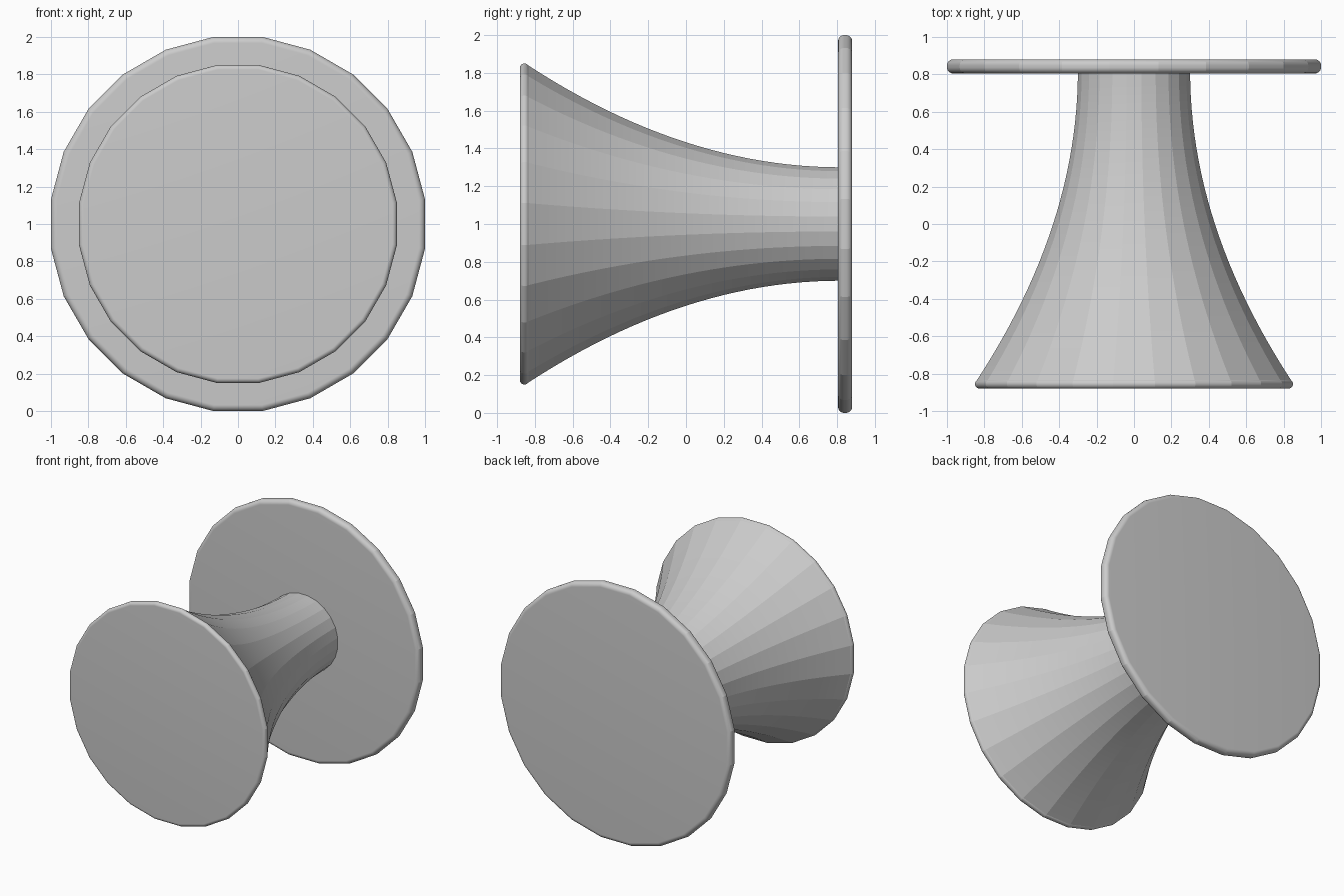
import bpy
import bmesh
import math

cube = bpy.data.objects.get("Cube")
if cube:
    bpy.data.objects.remove(cube, do_unlink=True)

SIDES = 24
CENTRE_Z = 1.0

grey = bpy.data.materials.new("light grey")
grey.use_nodes = True
GREY = (0.6, 0.6, 0.6, 1.0)
grey.diffuse_color = GREY
grey.node_tree.nodes["Principled BSDF"].inputs["Base Color"].default_value = GREY


def arc(y, r, radius, start, end, steps=10):
    """Rounded rim in (y, r) coordinates, angles in degrees from +r towards +y."""
    pts = []
    for i in range(steps + 1):
        a = math.radians(start + (end - start) * i / steps)
        pts.append((y + radius * math.sin(a), r + radius * math.cos(a)))
    return pts


def lathe(name, profile):
    """Turn a (y, apothem) profile around the y axis as a 24-sided solid."""
    bm = bmesh.new()
    rings = []
    for y, apothem in profile:
        radius = apothem / math.cos(math.pi / SIDES)
        angles = [(i + 0.5) * math.tau / SIDES for i in range(SIDES)]
        rings.append([bm.verts.new((radius * math.cos(a), y, CENTRE_Z + radius * math.sin(a)))
                      for a in angles])
    for low, high in zip(rings, rings[1:]):
        for i in range(SIDES):
            j = (i + 1) % SIDES
            bm.faces.new((low[i], low[j], high[j], high[i]))
    bm.faces.new(rings[0])
    bm.faces.new(rings[-1])
    bmesh.ops.recalc_face_normals(bm, faces=bm.faces[:])
    mesh = bpy.data.meshes.new(name)
    bm.to_mesh(mesh)
    bm.free()
    mesh.materials.append(grey)
    obj = bpy.data.objects.new(name, mesh)
    bpy.context.collection.objects.link(obj)
    # Smooth along the length, crisp between the long facets
    bpy.ops.object.select_all(action='DESELECT')
    obj.select_set(True)
    bpy.context.view_layer.objects.active = obj
    bpy.ops.object.shade_smooth_by_angle(angle=math.radians(10))
    return obj


# Flared stem: rounded front rim, then a parabolic taper to the back
rim = arc(-0.855, 0.825, 0.025, -90, 55, 16)
y0, r0 = rim[-1]
STEPS = 24
flare = []
for k in range(1, STEPS + 1):
    t = 1 - k / STEPS
    flare.append((0.82 + (y0 - 0.82) * t, 0.3 + (r0 - 0.3) * t * t))
lathe("flared_stem", rim + flare)

# Back disc with a rounded rim
lathe("back_disc", arc(0.838, 0.967, 0.033, -90, 0) + arc(0.847, 0.967, 0.033, 0, 90))
